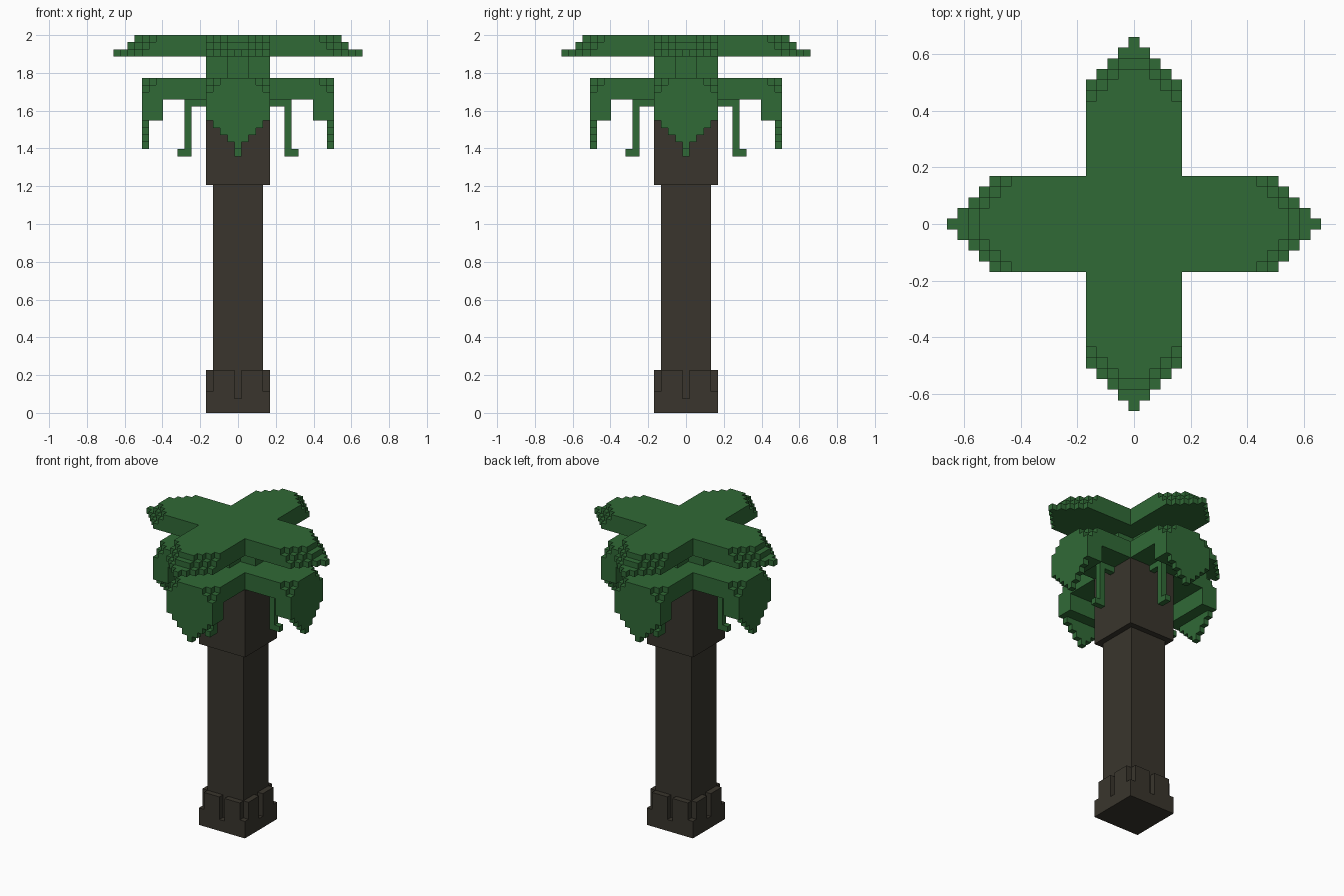
import bpy, bmesh
from mathutils import Vector

if "Cube" in bpy.data.objects:
    bpy.data.objects.remove(bpy.data.objects["Cube"])

V = 2 / 53  # size of one cube cell


def material(name, rgb):
    m = bpy.data.materials.new(name)
    m.diffuse_color = (*rgb, 1)
    m.use_nodes = True
    m.node_tree.nodes["Principled BSDF"].inputs["Base Color"].default_value = m.diffuse_color
    return m


GREEN = material("leaf green", (0.030, 0.144, 0.037))
BARK = material("dark bark", (0.041, 0.036, 0.026))


def block(x0, x1, y0, y1, z0, z1):
    """Cells from the first to the last index on each axis."""
    return {(x, y, z) for x in range(x0, x1 + 1)
            for y in range(y0, y1 + 1) for z in range(z0, z1 + 1)}


def four_ways(cells):
    """Repeat the cells in all four directions around the trunk."""
    out = set()
    for _ in range(4):
        out |= cells
        cells = {(-y, x, z) for x, y, z in cells}
    return out


def build(name, cells, mat):
    """Skin the cells with their outer faces and merge the flat areas."""
    bm = bmesh.new()
    verts = {}
    for c in cells:
        for axis in range(3):
            for s in (-1, 1):
                n = [0, 0, 0]
                n[axis] = s
                if tuple(a + b for a, b in zip(c, n)) in cells:
                    continue
                u, w = (axis + 1) % 3, (axis + 2) % 3
                quad = []
                for du, dw in ((-1, -1), (1, -1), (1, 1), (-1, 1))[::s]:
                    p = [2 * k for k in c]
                    p[axis] += s
                    p[u] += du
                    p[w] += dw
                    p = tuple(p)
                    if p not in verts:
                        verts[p] = bm.verts.new(
                            Vector((p[0], p[1], p[2] + 1)) * (V / 2))
                    quad.append(verts[p])
                bm.faces.new(quad)
    bmesh.ops.dissolve_limit(bm, angle_limit=0.01, verts=bm.verts[:], edges=bm.edges[:])
    me = bpy.data.meshes.new(name)
    bm.to_mesh(me)
    bm.free()
    me.materials.append(mat)
    ob = bpy.data.objects.new(name, me)
    bpy.context.collection.objects.link(ob)


# Trunk foot with a slot in each side and notched corners
foot = block(-4, 4, -4, 4, 0, 5)
foot -= four_ways(block(4, 4, 0, 0, 2, 5) | block(4, 4, 4, 4, 3, 5))
build("trunk_foot", foot, BARK)

# Trunk shaft and the wider head under the leaves
build("trunk_shaft", block(-3, 3, -3, 3, 6, 31), BARK)
build("trunk_head", block(-4, 4, -4, 4, 32, 43), BARK)

# Lower fronds: flat arm, drooping end and pointed tip
frond = block(0, 13, -4, 4, 44, 46) | block(11, 13, -4, 4, 41, 43)
for j in range(4):
    frond |= block(13, 13, -j, j, 37 + j, 37 + j)
# Rounded upper corners
frond = {(x, y, z) for x, y, z in frond
         if (13 - x) + (4 - abs(y)) + (46 - z) > 1 or z < 44}
build("lower_fronds", four_ways(frond), GREEN)

# Hooked vines hanging beside the trunk
vine = block(5, 7, 0, 0, 43, 43) | block(7, 7, 0, 0, 36, 42) | block(8, 8, 0, 0, 36, 36)
build("vines", four_ways(vine), GREEN)

# Cross-shaped neck between the leaf layers
build("leaf_neck", four_ways(block(0, 4, -1, 1, 47, 49)), GREEN)

# Upper fronds: stepped points, each layer shorter than the one below
top = set()
for k, reach in enumerate((17, 15, 14)):
    for y in range(-4, 5):
        top |= block(0, min(reach, 17 - abs(y) - k), y, y, 50 + k, 50 + k)
build("upper_fronds", four_ways(top), GREEN)
